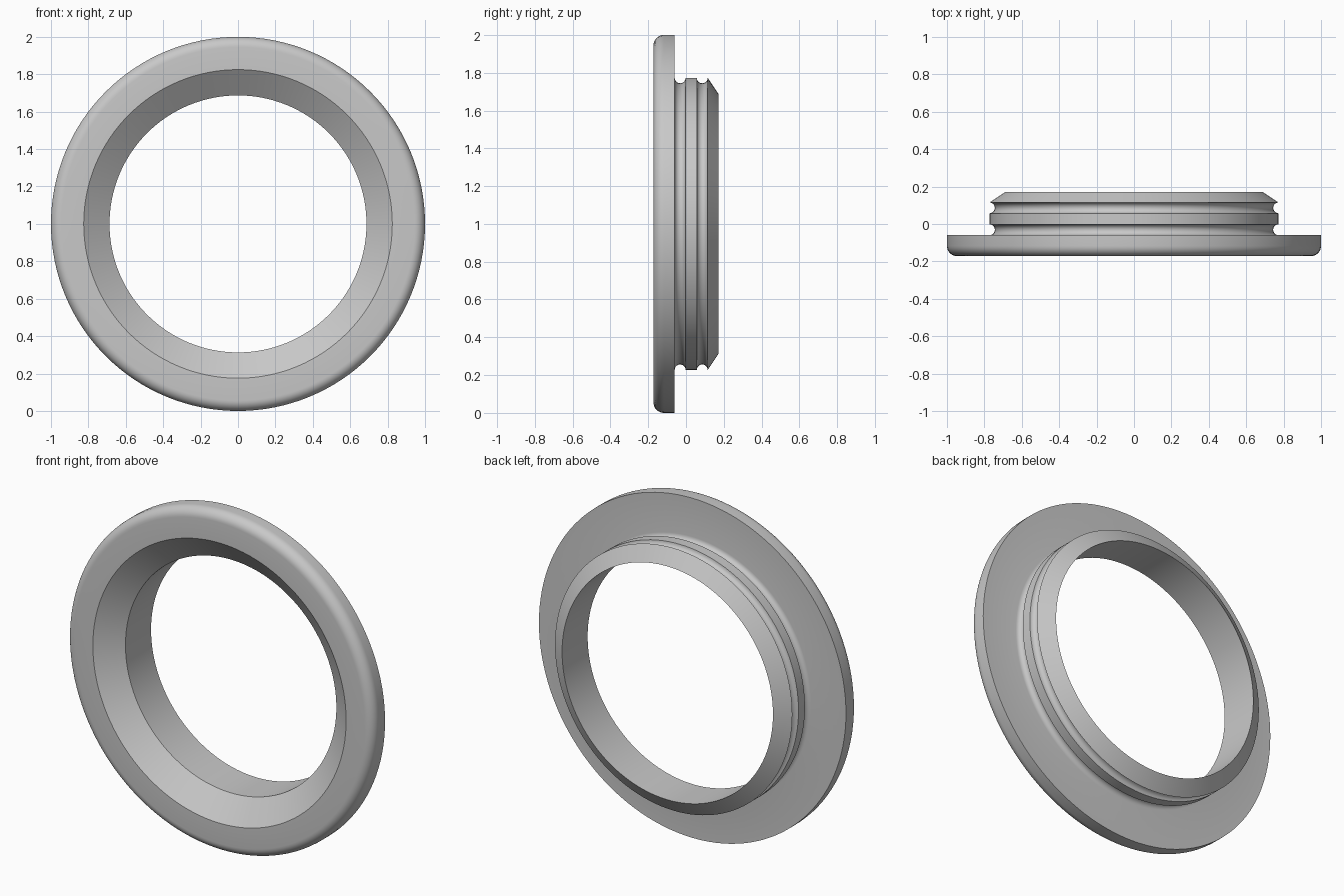
import bpy, bmesh
from math import cos, sin, pi, radians
from mathutils import Vector

cube = bpy.data.objects.get("Cube")
if cube:
    bpy.data.objects.remove(cube, do_unlink=True)

SEGMENTS = 128
HALF_DEPTH = 0.172
FLANGE_BACK = -0.06
BORE = 0.687
COLLAR = 0.773
GROOVE = 0.029
ROUND = 0.055


def arc(r, y, radius, start, end, steps):
    """Points (r, y) along an arc, angles in degrees from the radial axis."""
    angles = [radians(start + (end - start) * i / steps) for i in range(steps + 1)]
    return [(r + radius * cos(a), y + radius * sin(a)) for a in angles]


def groove(y):
    """Half-round channel cut into the collar."""
    return arc(COLLAR, y, GROOVE, 270, 90, 10)


# Plain grey finish
grey = bpy.data.materials.new("plain_grey")
grey.use_nodes = True
colour = (0.58, 0.58, 0.58, 1)
grey.diffuse_color = colour
grey.node_tree.nodes["Principled BSDF"].inputs["Base Color"].default_value = colour

# Cross-section: tapered mouth, rounded flange, grooved collar, chamfered tip
profile = [(BORE, -0.066), (0.825, -HALF_DEPTH)]
profile += arc(1 - ROUND, ROUND - HALF_DEPTH, ROUND, -90, 0, 8)
profile += [(1, FLANGE_BACK)]
profile += groove(FLANGE_BACK + GROOVE)
profile += groove(0.086)
profile += [(BORE, HALF_DEPTH)]

# Revolve the section about the y axis
bm = bmesh.new()
verts = [bm.verts.new((r, y, 0)) for r, y in profile]
edges = [bm.edges.new((v, verts[(i + 1) % len(verts)])) for i, v in enumerate(verts)]
bmesh.ops.spin(bm, geom=verts + edges, cent=(0, 0, 0), axis=(0, 1, 0),
               angle=2 * pi, steps=SEGMENTS)
bmesh.ops.remove_doubles(bm, verts=bm.verts[:], dist=0.0005)
bmesh.ops.recalc_face_normals(bm, faces=bm.faces[:])
bmesh.ops.translate(bm, verts=bm.verts[:], vec=Vector((0, 0, 1)))
mesh = bpy.data.meshes.new("flanged_ring")
bm.to_mesh(mesh)
bm.free()
mesh.materials.append(grey)

ring = bpy.data.objects.new("flanged_ring", mesh)
bpy.context.collection.objects.link(ring)
bpy.ops.object.select_all(action="DESELECT")
ring.select_set(True)
bpy.context.view_layer.objects.active = ring
bpy.ops.object.shade_smooth_by_angle(angle=radians(25))
